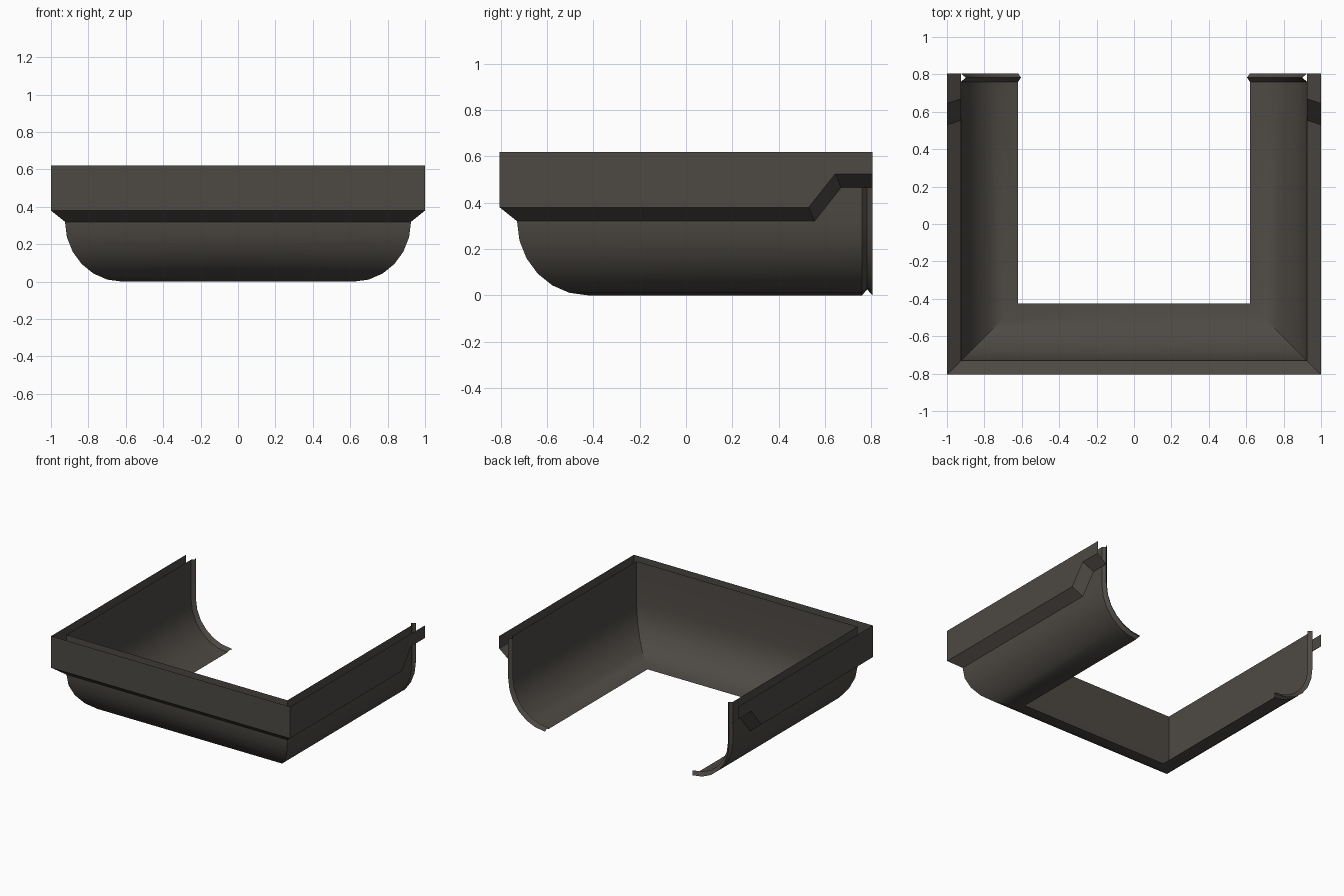
import bpy, bmesh, math

if "Cube" in bpy.data.objects:
    bpy.data.objects.remove(bpy.data.objects["Cube"])

HX, HY, TOP = 1.0, 0.805, 0.62   # half width, half depth, rim height
INSET = 0.075                    # gap between outer band and main shell

mat = bpy.data.materials.new("dark warm grey")
mat.diffuse_color = (0.075, 0.067, 0.058, 1)
mat.use_nodes = True
mat.node_tree.nodes["Principled BSDF"].inputs["Base Color"].default_value = mat.diffuse_color


def sheet(name, rings):
    """Skin a list of point rings (back left to front centre) and mirror across x."""
    bm = bmesh.new()
    rows = [[bm.verts.new(p) for p in ring] for ring in rings]
    for a, b in zip(rows, rows[1:]):
        for j in range(len(a) - 1):
            bm.faces.new((a[j], a[j + 1], b[j + 1], b[j]))
    me = bpy.data.meshes.new(name)
    bm.to_mesh(me)
    bm.free()
    me.materials.append(mat)
    ob = bpy.data.objects.new(name, me)
    bpy.context.collection.objects.link(ob)
    mod = ob.modifiers.new("mirror", 'MIRROR')
    mod.use_clip = True
    bpy.context.view_layer.objects.active = ob
    ob.select_set(True)
    bpy.ops.object.shade_smooth_by_angle(angle=math.radians(25))
    ob.select_set(False)


def corner_and_centre(profile):
    """Mitred front corner ring followed by the ring on the centre line."""
    return [[(-HX + d, -HY + d, z) for d, z in profile],
            [(0, -HY + d, z) for d, z in profile]]


# Curved shell: upright wall running into a quarter-ellipse, (inset, height)
R, H = 0.305, 0.32
arc = [math.radians(15 * i) for i in range(7)]
shell = [(INSET, TOP)] + [(INSET + R - R * math.cos(a), H - H * math.sin(a)) for a in arc]

# Inward-pressed ridge near each open end
ridge = [(INSET + 0.025, TOP)]
for (d, z), a in zip(shell[1:], arc):
    ridge.append((d + 0.016 + 0.009 * math.cos(a), z + 0.025 * math.sin(a)))

ends = [[(-HX + d, y, z) for d, z in prof]
        for y, prof in ((HY, shell), (0.783, ridge), (0.76, shell))]
sheet("curved_shell", ends + corner_and_centre(shell))

# Outer band with sloping lower lip, stepping up towards the open ends
band = [(0, TOP), (0, 0.38), (INSET, 0.32)]


def band_ring(y_outer, y_lip, z):
    return [(-HX, y_outer, TOP), (-HX, y_outer, z), (-HX + INSET, y_lip, z - 0.06)]


sheet("outer_band", [band_ring(HY, HY, 0.525),
                     band_ring(0.645, 0.67, 0.525),
                     band_ring(0.53, 0.555, 0.38)] + corner_and_centre(band))
